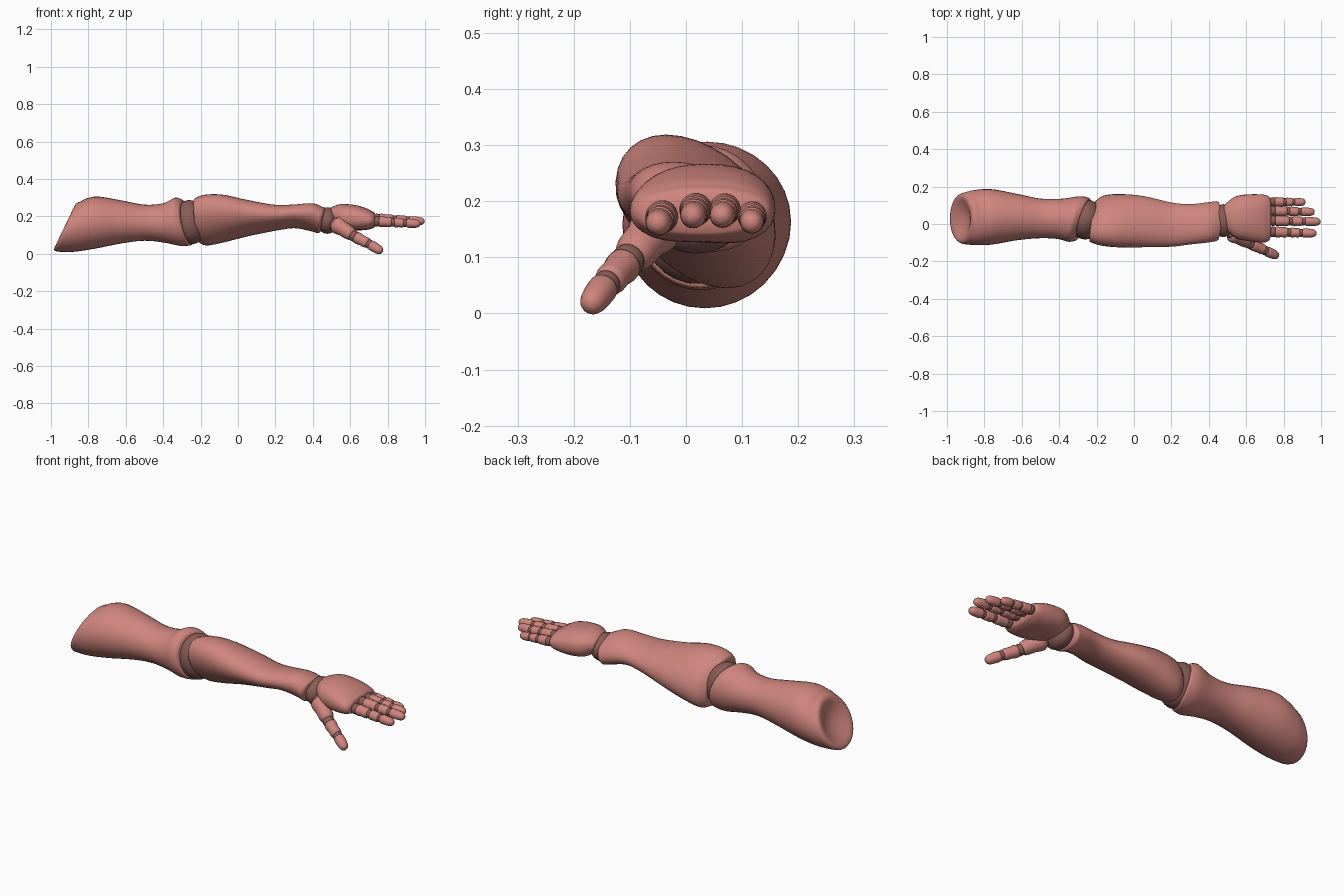
import bpy, bmesh, math
from mathutils import Vector


def material(name, rgb):
    m = bpy.data.materials.new(name)
    m.diffuse_color = (*rgb, 1)
    return m


SKIN = material("clay_pink", (0.62, 0.235, 0.205))
DARK = material("joint_brown", (0.25, 0.11, 0.095))
SIDES = 32


def build(name, loops, mat):
    """Skin a list of point loops and close both ends."""
    bm = bmesh.new()
    rows = [[bm.verts.new(p) for p in loop] for loop in loops]
    for a, b in zip(rows, rows[1:]):
        n = len(a)
        for i in range(n):
            bm.faces.new((a[i], a[(i + 1) % n], b[(i + 1) % n], b[i]))
    bm.faces.new(rows[0])
    bm.faces.new(rows[-1])
    bmesh.ops.recalc_face_normals(bm, faces=bm.faces)
    for f in bm.faces:
        f.smooth = True
    me = bpy.data.meshes.new(name)
    bm.to_mesh(me)
    bm.free()
    me.materials.append(mat)
    ob = bpy.data.objects.new(name, me)
    bpy.context.collection.objects.link(ob)
    return ob


def spline(rows, steps=6):
    out = []
    for i in range(len(rows) - 1):
        quad = (rows[max(i - 1, 0)], rows[i], rows[i + 1], rows[min(i + 2, len(rows) - 1)])
        for s in range(steps):
            t = s / steps
            out.append([0.5 * (2 * b + (c - a) * t + (2 * a - 5 * b + 4 * c - d) * t * t
                               + (3 * b - a - 3 * c + d) * t ** 3) for a, b, c, d in zip(*quad)])
    return out + [list(rows[-1])]


def section(ring, k=1.0, dx=0.0, dent_at=225, power=2.0, skew=0.0):
    """Ring = x, y min, y max, z min, z max, lean by y, lean by z, dent depth."""
    x, y0, y1, z0, z1, sy, sz, dent = ring
    rz = (z1 - z0) / 2
    ry = math.sqrt(((y1 - y0) / 2) ** 2 - (skew * rz) ** 2)
    pts = []
    for i in range(SIDES):
        a = 2 * math.pi * i / SIDES
        d = (a - math.radians(dent_at) + math.pi) % (2 * math.pi) - math.pi
        r = k * (1 - dent * math.exp(-(d / 0.55) ** 2))
        c, s = math.cos(a), math.sin(a)
        dz = r * rz * math.copysign(abs(s) ** (2 / power), s)
        dy = r * ry * math.copysign(abs(c) ** (2 / power), c) - skew * dz
        pts.append((x + dx + sy * dy + sz * dz, (y0 + y1) / 2 + dy, (z0 + z1) / 2 + dz))
    return pts


ROUND = [(0.97, 0.008), (0.9, 0.016), (0.75, 0.025), (0.45, 0.032), (0.02, 0.035)]
HOLLOW = [(0.97, 0.012), (0.92, 0.020), (0.83, 0.022), (0.7, 0.016), (0.5, 0.004),
          (0.25, -0.008), (0.02, -0.010)]


def limb(name, rings, start=ROUND, end=ROUND, **kw):
    loops = [section(rings[0], k, -dx, **kw) for k, dx in reversed(start)]
    loops += [section(r, **kw) for r in spline(rings)]
    loops += [section(rings[-1], k, dx, **kw) for k, dx in end]
    return build(name, loops, SKIN)


def ball(name, centre, radii, mat=DARK, direction=(1, 0, 0)):
    bpy.ops.mesh.primitive_uv_sphere_add(segments=28, ring_count=16, location=centre)
    ob = bpy.context.object
    ob.name = name
    ob.scale = radii
    ob.rotation_mode = 'QUATERNION'
    ob.rotation_quaternion = Vector(direction).to_track_quat('X', 'Z')
    ob.data.materials.append(mat)
    bpy.ops.object.shade_smooth()
    return ob


def segment(name, p, q, r0, r1, tip=False):
    """Rounded finger bone from p to q; a tip tapers to a dome."""
    p, q = Vector(p), Vector(q)
    axis = q - p
    rot = axis.to_track_quat('X', 'Z')
    prof = [(0, .6), (.03, .82), (.1, .96), (.22, 1)]
    prof += ([(.5, 1.0), (.7, .96), (.84, .84), (.93, .64), (.98, .38), (1, .03)] if tip
             else [(.5, .93), (.78, 1), (.9, .96), (.97, .82), (1, .6)])
    loops = []
    for t, k in prof:
        r = k * (r0 + (r1 - r0) * t)
        loops.append([p + axis * t + rot @ Vector((0, r * math.cos(a), r * math.sin(a)))
                      for a in (2 * math.pi * i / 20 for i in range(20))])
    return build(name, loops, SKIN)


# Upper arm with a slanted, slightly dished shoulder end
limb("upper_arm", [
    (-0.905, -0.108, 0.168, 0.012, 0.280, 0, 0.48, 0),
    (-0.85, -0.113, 0.182, 0.010, 0.296, 0, 0.28, 0),
    (-0.76, -0.110, 0.186, 0.026, 0.306, 0, 0.10, 0),
    (-0.62, -0.086, 0.160, 0.056, 0.285, 0, 0, 0),
    (-0.50, -0.076, 0.136, 0.070, 0.263, 0, 0, 0),
    (-0.40, -0.080, 0.135, 0.060, 0.270, 0.1, -0.03, 0),
    (-0.32, -0.095, 0.148, 0.042, 0.300, 0.25, -0.12, 0),
    (-0.278, -0.090, 0.140, 0.045, 0.290, 0.32, -0.20, 0)],
    start=HOLLOW, end=[(0.95, 0.006), (0.85, 0.006), (0.5, 0.0), (0.02, 0.0)])
ball("elbow_joint", (-0.252, 0.022, 0.170), (0.085, 0.106, 0.118), direction=(1, -0.25, 0.15))

# Forearm, twisted toward the front and hollowed along its lower front
limb("forearm", [
    (-0.215, -0.098, 0.130, 0.055, 0.298, 0.12, -0.06, 0),
    (-0.17, -0.115, 0.152, 0.045, 0.316, 0.05, -0.03, 0),
    (-0.08, -0.125, 0.160, 0.060, 0.316, 0, 0, 0.02),
    (0.05, -0.125, 0.150, 0.092, 0.288, 0, 0, 0.08),
    (0.20, -0.122, 0.115, 0.122, 0.262, 0, 0, 0.15),
    (0.30, -0.110, 0.106, 0.136, 0.264, 0, 0, 0.12),
    (0.39, -0.100, 0.116, 0.122, 0.270, 0, 0.10, 0.04),
    (0.44, -0.092, 0.122, 0.110, 0.250, 0.05, 0.22, 0)],
    start=[(0.95, 0.006), (0.85, 0.008), (0.5, 0.012), (0.02, 0.012)],
    end=[(0.94, 0.010), (0.82, 0.014), (0.5, 0.014), (0.02, 0.014)], skew=0.4)
ball("wrist_joint", (0.478, 0.018, 0.178), (0.058, 0.088, 0.071))

# Palm with a shallow hollow underneath
limb("palm", [
    (0.505, -0.050, 0.115, 0.150, 0.248, -0.1, -0.15, 0),
    (0.55, -0.078, 0.150, 0.124, 0.266, 0, 0, 0.08),
    (0.63, -0.094, 0.159, 0.116, 0.260, 0, 0, 0.15),
    (0.69, -0.100, 0.157, 0.124, 0.242, 0, 0, 0.08),
    (0.715, -0.094, 0.152, 0.135, 0.228, 0, 0, 0)],
    start=[(0.93, 0.008), (0.8, 0.014), (0.4, 0.016), (0.02, 0.016)],
    end=[(0.93, 0.010), (0.8, 0.016), (0.4, 0.018), (0.02, 0.018)], dent_at=265, power=2.3)

# Fingers: base y, tip y, tip x, height, thickness
for n, (yb, yt, xt, z, k) in enumerate([
        (-0.042, -0.050, 0.976, 0.168, 1.0), (0.018, 0.012, 0.998, 0.181, 1.0),
        (0.070, 0.064, 0.966, 0.181, 0.97), (0.118, 0.117, 0.917, 0.169, 0.9)], 1):
    base, tip = Vector((0.738, yb, z + 0.006)), Vector((xt, yt, z - 0.008))
    at = lambda t: base.lerp(tip, t)
    for j, (a, b, r0, r1) in enumerate([(.06, .36, .030, .027), (.41, .63, .027, .025),
                                        (.675, 1, .025, .022)], 1):
        segment(f"finger_{n}_segment_{j}", at(a), at(b), r0 * k, r1 * k, j == 3)
    for j, (t, r) in enumerate([(.02, .028), (.385, .0235), (.65, .0215)], 1):
        ball(f"finger_{n}_joint_{j}", at(t), (r * k,) * 3)

# Thumb, angled forward and down
points = [(0.520, -0.045, 0.162), (0.615, -0.100, 0.098), (0.628, -0.107, 0.090),
          (0.698, -0.140, 0.054), (0.706, -0.144, 0.050), (0.772, -0.174, 0.010)]
segment("thumb_segment_1", points[0], points[1], 0.050, 0.034)
segment("thumb_segment_2", points[2], points[3], 0.033, 0.028)
segment("thumb_segment_3", points[4], points[5], 0.028, 0.024, True)
ball("thumb_root_joint", (0.530, -0.045, 0.155), (0.040,) * 3)
ball("thumb_joint_1", (0.622, -0.104, 0.094), (0.030,) * 3)
ball("thumb_joint_2", (0.702, -0.142, 0.052), (0.025,) * 3)
